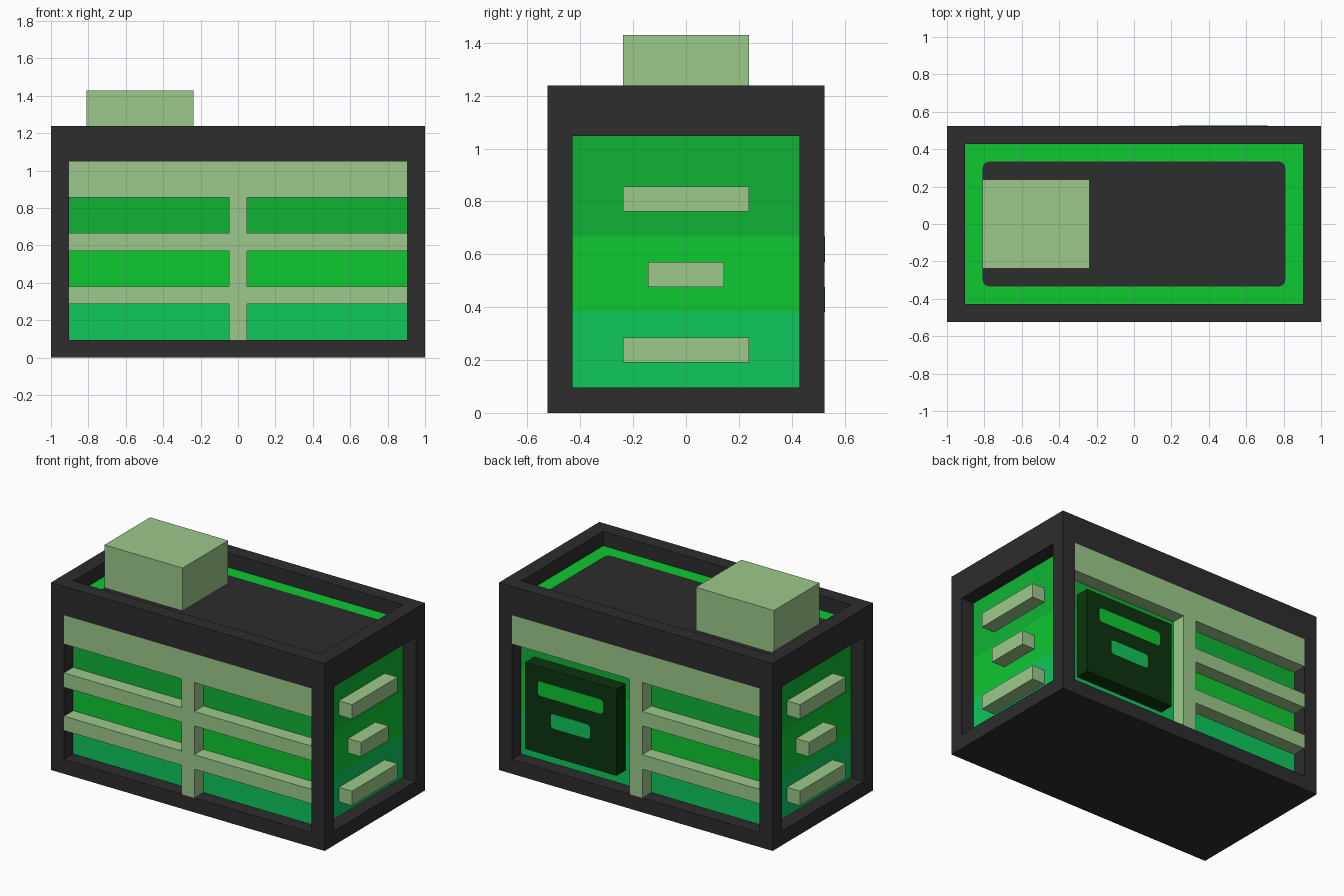
import bpy, bmesh
from mathutils import Vector

if "Cube" in bpy.data.objects:
    bpy.data.objects.remove(bpy.data.objects["Cube"])

U = 2 / 21  # one modelling unit: the body is 21 x 11 x 13 units


def material(name, hexcode):
    def lin(c):
        return c / 12.92 if c <= 0.04045 else ((c + 0.055) / 1.055) ** 2.4
    rgb = [lin(int(hexcode[i:i + 2], 16) / 255) for i in (0, 2, 4)]
    mat = bpy.data.materials.new(name)
    mat.diffuse_color = (*rgb, 1)
    mat.use_nodes = True
    mat.node_tree.nodes["Principled BSDF"].inputs["Base Color"].default_value = mat.diffuse_color
    return mat


CHARCOAL = material("charcoal", "2d2d2d")
SAGE = material("sage", "9dc98c")
DEEP_GREEN = material("deep_green", "10b435")
BRIGHT_GREEN = material("bright_green", "0ec832")
TEAL_GREEN = material("teal_green", "0ec85c")
DARK_GREEN = material("dark_green", "0c340f")


def finish(name, bm, *mats):
    mesh = bpy.data.meshes.new(name)
    bm.to_mesh(mesh)
    bm.free()
    for m in mats:
        mesh.materials.append(m)
    ob = bpy.data.objects.new(name, mesh)
    bpy.context.collection.objects.link(ob)
    return ob


def box_mesh(lo, hi):
    """Box between two corners given in modelling units."""
    lo, hi = Vector(lo) * U, Vector(hi) * U
    bm = bmesh.new()
    bmesh.ops.create_cube(bm, size=1)
    for v in bm.verts:
        v.co = (lo + hi) / 2 + v.co * (hi - lo)
    return bm


def box(name, mat, lo, hi):
    return finish(name, box_mesh(lo, hi), mat)


def plate(name, mat, lo, hi, axis, radius):
    """Thin plate with its corners rounded around the given axis."""
    bm = box_mesh(lo, hi)
    edges = [e for e in bm.edges
             if all(abs((e.verts[0].co - e.verts[1].co)[i]) < 1e-6 for i in range(3) if i != axis)]
    bmesh.ops.bevel(bm, geom=edges, offset=radius * U, segments=3, profile=0.5, affect='EDGES')
    return finish(name, bm, mat)


# Outer frame: grid of cells, keeping only faces between frame and empty space
xs, ys, zs = (-10.5, -9.5, 9.5, 10.5), (-5.5, -4.5, 4.5, 5.5), (0, 1, 11, 12, 13)


def cell(x, y, z):
    if not (0 <= x < 3 and 0 <= y < 3 and 0 <= z < 4):
        return "empty"
    if x == 1 and y == 1:
        return ("frame", "core", "core", "empty")[z]
    return "empty" if z == 1 and (x == 1 or y == 1) else "frame"


bm = bmesh.new()
for x in range(3):
    for y in range(3):
        for z in range(4):
            if cell(x, y, z) != "frame":
                continue
            for axis in range(3):
                for side in (0, 1):
                    n = [x, y, z]
                    n[axis] += 2 * side - 1
                    if cell(*n) != "empty":
                        continue
                    loop = []
                    for a, b in ((0, 0), (1, 0), (1, 1), (0, 1)):
                        p = [x, y, z]
                        p[axis] += side
                        p[(axis + 1) % 3] += a
                        p[(axis + 2) % 3] += b
                        loop.append(bm.verts.new((xs[p[0]] * U, ys[p[1]] * U, zs[p[2]] * U)))
                    bm.faces.new(loop if side else loop[::-1])
bmesh.ops.remove_doubles(bm, verts=bm.verts, dist=1e-5)
finish("outer_frame", bm, CHARCOAL)

# Green core with three colour bands by height
bm = box_mesh((-9.5, -4.5, 1), (9.5, 4.5, 12))
for h in (4, 7):
    bmesh.ops.bisect_plane(bm, geom=bm.verts[:] + bm.edges[:] + bm.faces[:],
                           plane_co=(0, 0, h * U), plane_no=(0, 0, 1))
for f in bm.faces:
    h = f.calc_center_median().z / U
    f.material_index = 1 if h > 11.5 or 4 < h < 7 else (2 if h < 4 else 0)
finish("core", bm, DEEP_GREEN, BRIGHT_GREEN, TEAL_GREEN)

# Top: dark panel and raised block
plate("top_panel", CHARCOAL, (-8.5, -3.5, 12), (8.5, 3.5, 12.03), 2, 0.35)
box("top_block", SAGE, (-8.5, -2.5, 12), (-2.5, 2.5, 15))

# Front and back: header board, centre post and slats (back right half has the plaque)
for name, y0, y1, halves in (("front", -5.5, -4.5, (-9.5, 0.5)), ("back", 4.5, 5.5, (-9.5,))):
    box(name + "_header", SAGE, (-9.5, y0, 9), (9.5, y1, 11))
    box(name + "_centre_post", SAGE, (-0.5, y0, 1), (0.5, y1, 9))
    for x0 in halves:
        for z in (3, 6):
            box(name + "_slat", SAGE, (x0, y0, z), (x0 + 9, y1, z + 1))

# Both ends: three short bars
for name, x0 in (("left", -10.5), ("right", 9.5)):
    for z, w in ((2, 2.5), (5, 1.5), (8, 2.5)):
        box(name + "_bar", SAGE, (x0, -w, z), (x0 + 1, w, z + 1))

# Back plaque with two painted strips
box("back_plaque", DARK_GREEN, (1.5, 4.5, 2), (8.5, 5.5, 8))
plate("plaque_upper_strip", BRIGHT_GREEN, (2.5, 5.5, 6), (7.5, 5.53, 7), 1, 0.2)
plate("plaque_lower_strip", TEAL_GREEN, (3.5, 5.5, 4), (6.5, 5.53, 5), 1, 0.2)
